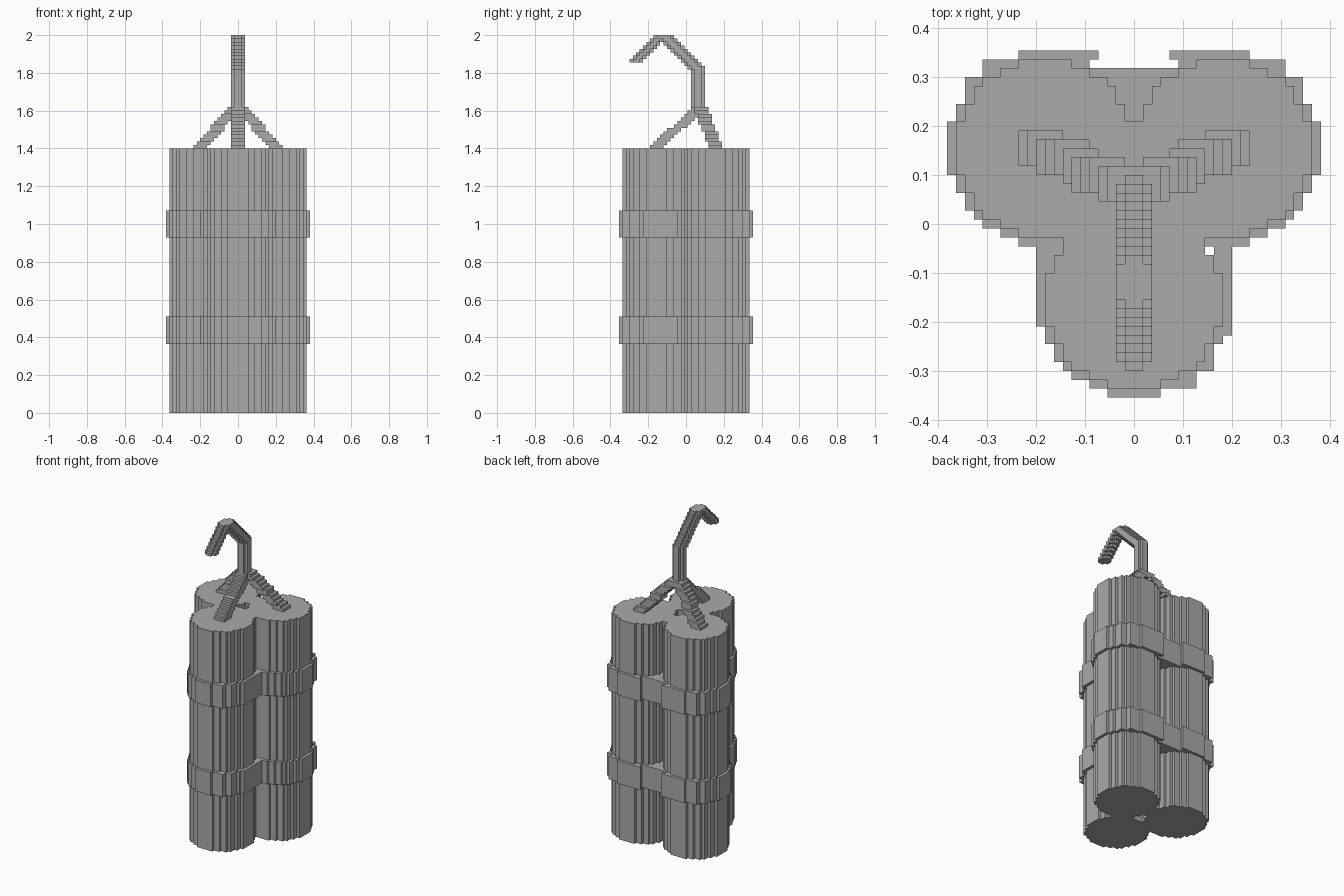
import bpy
import bmesh
from mathutils import Vector

cube = bpy.data.objects.get("Cube")
if cube:
    bpy.data.objects.remove(cube)

U = 1 / 55  # size of one block

grey = bpy.data.materials.new("plain_grey")
grey.use_nodes = True
colour = (0.4, 0.4, 0.4, 1)
grey.diffuse_color = colour
grey.node_tree.nodes["Principled BSDF"].inputs["Base Color"].default_value = colour

# Corner offsets of a block face for each direction
SIDES = []
for axis in range(3):
    for sign in (1, -1):
        n = Vector([sign if a == axis else 0 for a in range(3)])
        u = Vector([1 if a == (axis + 1) % 3 else 0 for a in range(3)])
        v = n.cross(u)
        SIDES.append((tuple(int(c) for c in n),
                      [(n + s * u + t * v) / 2 for s, t in
                       ((-1, -1), (1, -1), (1, 1), (-1, 1))]))


def build(name, cells, base=0, height=1):
    """Skin a set of blocks, keeping only the outer faces."""
    bm = bmesh.new()
    corners = {}
    for i, j, k in cells:
        for step, offsets in SIDES:
            if (i + step[0], j + step[1], k + step[2]) in cells:
                continue
            face = []
            for o in offsets:
                p = (i + 0.5 + o.x, j + o.y, base + (k + 0.5 + o.z) * height)
                if p not in corners:
                    corners[p] = bm.verts.new(Vector(p) * U)
                face.append(corners[p])
            bm.faces.new(face)
    bmesh.ops.dissolve_limit(bm, angle_limit=0.01, verts=bm.verts, edges=bm.edges)
    bmesh.ops.triangulate(bm, faces=[f for f in bm.faces if len(f.verts) > 4])
    mesh = bpy.data.meshes.new(name)
    bm.to_mesh(mesh)
    bm.free()
    mesh.materials.append(grey)
    obj = bpy.data.objects.new(name, mesh)
    bpy.context.collection.objects.link(obj)
    return obj


def disc(cx, cy, r2):
    return {(i, j, 0) for i in range(-24, 24) for j in range(-24, 24)
            if (i + 0.5 - cx) ** 2 + (j - cy) ** 2 <= r2}


def rect(x0, x1, y0, y1):
    """Blocks between x0..x1 and y0..y1 (y on half units)."""
    return {(i, j, 0) for i in range(x0, x1)
            for j in range(int(y0 + 0.5), int(y1 + 0.5))}


def mirror(cells):
    return cells | {(-1 - i, j, k) for i, j, k in cells}


def stair(a, b, sx, sy, rounded=False):
    """A leaning bar made of one slab per layer."""
    cells = set()
    for k in range(a[2], b[2] + 1):
        t = (k - a[2]) / (b[2] - a[2])
        x0 = round(a[0] + (b[0] - a[0]) * t - sx / 2)
        y0 = round(a[1] + (b[1] - a[1]) * t - sy / 2 + 0.5)
        for i in range(sx):
            for j in range(sy):
                if rounded and i in (0, sx - 1) and j in (0, sy - 1):
                    continue
                cells.add((x0 + i, y0 + j, k))
    return cells


# Three sticks
STICKS = {"left_stick": (10, 8.5), "right_stick": (-10, 8.5), "front_stick": (0, -8.5)}
for name, (cx, cy) in STICKS.items():
    build(name, disc(cx, cy, 100), 0, 77)

# Straps wrapped around all three sticks
back = disc(10, 8.5, 118) | rect(10, 17, 16.5, 18.5) | rect(10, 19, 13.5, 16.5)
back |= rect(4, 13, 18.5, 19.5) | rect(0, 4, 5.5, 17.5)
strap = mirror(back) | disc(0, -8.5, 118) | rect(-11, 11, -11.5, 5.5)
strap |= rect(0, 11, -12.5, -8.5) | rect(0, 9, -16.5, -8.5) | rect(0, 7, -18.5, -8.5)
strap.discard((8, -3, 0))
for name, z in (("lower_strap", 20), ("upper_strap", 51)):
    build(name, strap, z, 8)

# Fuse: three short legs, a post and a bent hook
build("back_fuse_legs", mirror(stair((11, 8.5, 77), (1, 4.5, 88), 4, 4)))
build("front_fuse_leg", stair((0, -8.5, 77), (0, 3.5, 88), 4, 4))
fuse = stair((0, 3.5, 86), (0, 3.5, 99), 4, 4, True)
fuse |= stair((0, 3, 100), (0, -6, 109), 4, 5, True)
fuse |= stair((0, -14.5, 102), (0, -7.5, 109), 4, 4, True)
build("main_fuse", fuse)
